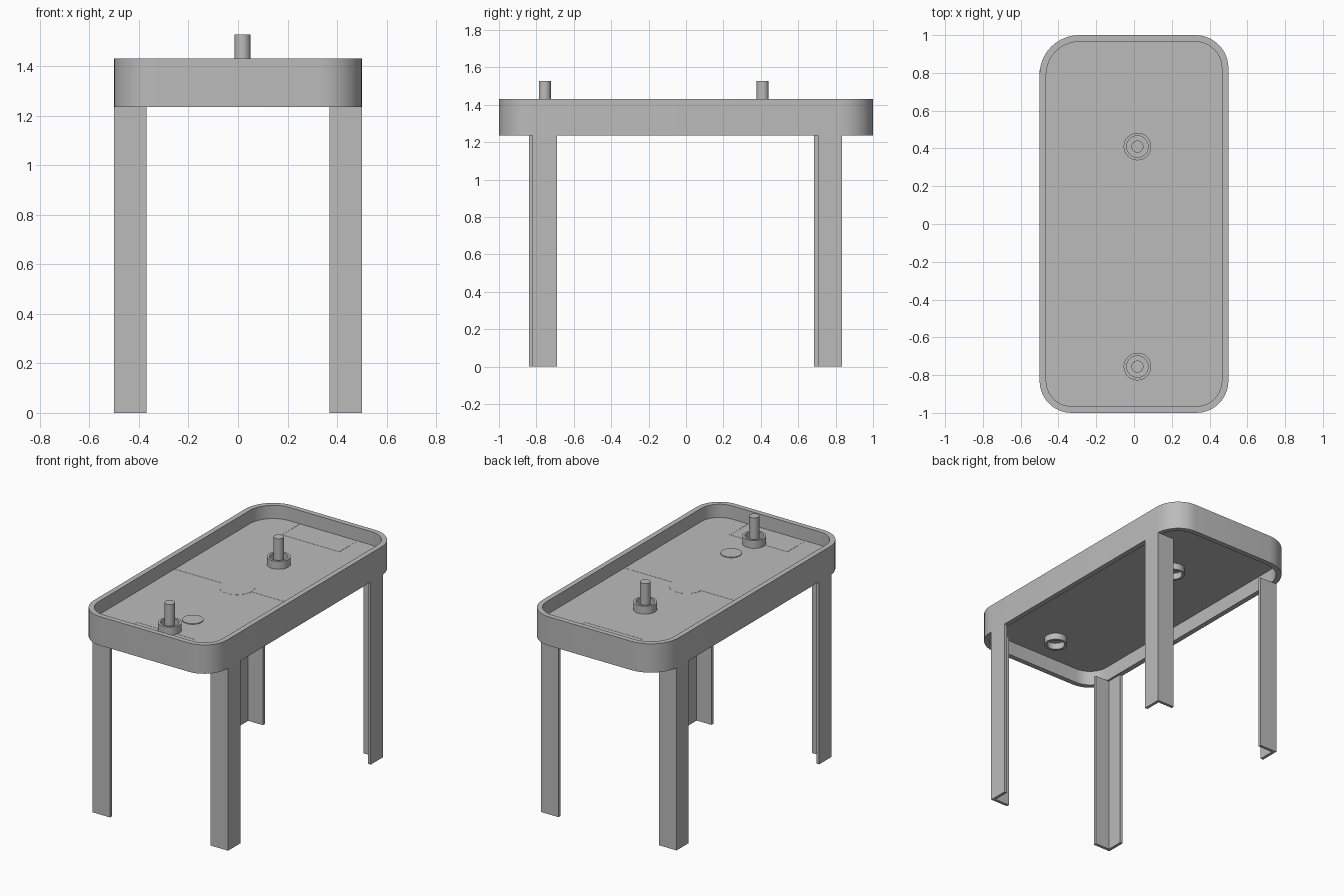
import bpy, bmesh, math

if "Cube" in bpy.data.objects:
    bpy.data.objects.remove(bpy.data.objects["Cube"], do_unlink=True)

grey = bpy.data.materials.new("plain_grey")
grey.use_nodes = True
grey.diffuse_color = (0.5, 0.5, 0.5, 1)
grey.node_tree.nodes["Principled BSDF"].inputs["Base Color"].default_value = (0.5, 0.5, 0.5, 1)

FLOOR, RIM_LOW, RIM_TOP = 1.34, 1.235, 1.43


def finish(name, bm, smooth=False):
    bmesh.ops.recalc_face_normals(bm, faces=bm.faces)
    mesh = bpy.data.meshes.new(name)
    bm.to_mesh(mesh)
    bm.free()
    obj = bpy.data.objects.new(name, mesh)
    mesh.materials.append(grey)
    bpy.context.collection.objects.link(obj)
    if smooth:
        bpy.ops.object.select_all(action="DESELECT")
        obj.select_set(True)
        bpy.context.view_layer.objects.active = obj
        bpy.ops.object.shade_smooth_by_angle(angle=math.radians(35))
    return obj


def prism(name, outline, low, high, smooth=False):
    bm = bmesh.new()
    face = bm.faces.new([bm.verts.new((x, y, low)) for x, y in outline])
    ext = bmesh.ops.extrude_face_region(bm, geom=[face], use_keep_orig=True)
    top = [v for v in ext["geom"] if isinstance(v, bmesh.types.BMVert)]
    bmesh.ops.translate(bm, verts=top, vec=(0, 0, high - low))
    return finish(name, bm, smooth)


def tube(name, outer, inner, low, high):
    bm = bmesh.new()
    rings = [[bm.verts.new((x, y, z)) for x, y in line]
             for line, z in ((outer, low), (outer, high), (inner, high), (inner, low))]
    n = len(outer)
    for k in range(4):
        a, b = rings[k], rings[(k + 1) % 4]
        for i in range(n):
            j = (i + 1) % n
            bm.faces.new((a[i], a[j], b[j], b[i]))
    return finish(name, bm, True)


def circle(x, y, r, n=32):
    return [(x + r * math.cos(math.tau * i / n), y + r * math.sin(math.tau * i / n))
            for i in range(n)]


def box(x0, x1, y0, y1):
    return [(x0, y0), (x1, y0), (x1, y1), (x0, y1)]


def rounded(inset, steps=10):
    # Rounded rectangle; the back right corner is a little wider
    pts = []
    corners = ((1, 1, 0.175), (-1, 1, 0.21), (-1, -1, 0.17), (1, -1, 0.17))
    for q, (sx, sy, r) in enumerate(corners):
        for i in range(steps + 1):
            a = math.pi / 2 * (q + i / steps)
            pts.append((sx * (0.5 - r) + (r - inset) * math.cos(a),
                        sy * (1 - r) + (r - inset) * math.sin(a)))
    return pts


# Table rim and playing surface
tube("table_rim", rounded(0), rounded(0.035), RIM_LOW, RIM_TOP)
prism("playing_surface", rounded(0.03), FLOOR - 0.006, FLOOR)

# Angle-section legs, the two sides slightly offset from each other
for side, sx, front_y, back_y in (("left", 1, -0.82, 0.835), ("right", -1, -0.84, 0.815)):
    for end, sy, y in (("front", 1, front_y), ("back", -1, back_y)):
        w, t, x = 0.13, 0.02, 0.5
        shape = [(0, 0), (w, 0), (w, t), (t, t), (t, w), (0, w)]
        prism(f"{end}_{side}_leg", [(sx * (x - u), y + sy * v) for u, v in shape], 0, RIM_LOW)

# Strikers: open collar with an upright handle
for end, y in (("front", -0.755), ("back", 0.41)):
    tube(f"{end}_striker_collar", circle(0.018, y, 0.073), circle(0.018, y, 0.057), 1.29, 1.393)
    prism(f"{end}_striker_handle", circle(0.018, y, 0.032), FLOOR - 0.004, 1.527, True)

# Puck
prism("puck", circle(0.05, -0.555, 0.065), FLOOR - 0.004, FLOOR + 0.005, True)

# Surface markings
MARK = FLOOR + 0.001
prism("centre_spot", circle(0, -0.01, 0.11), FLOOR - 0.002, MARK)
prism("centre_line", box(-0.46, 0.46, -0.015, -0.005), FLOOR - 0.002, MARK)
for end, s in (("front", -1), ("back", 1)):
    prism(f"{end}_goal_line", box(-0.22, 0.22, s * 0.77, s * 0.78), FLOOR - 0.002, MARK)
    for side, x in (("left", 0.215), ("right", -0.215)):
        prism(f"{end}_goal_{side}_line", box(x - 0.005, x + 0.005, s * 0.78, s * 0.95),
              FLOOR - 0.002, MARK)
